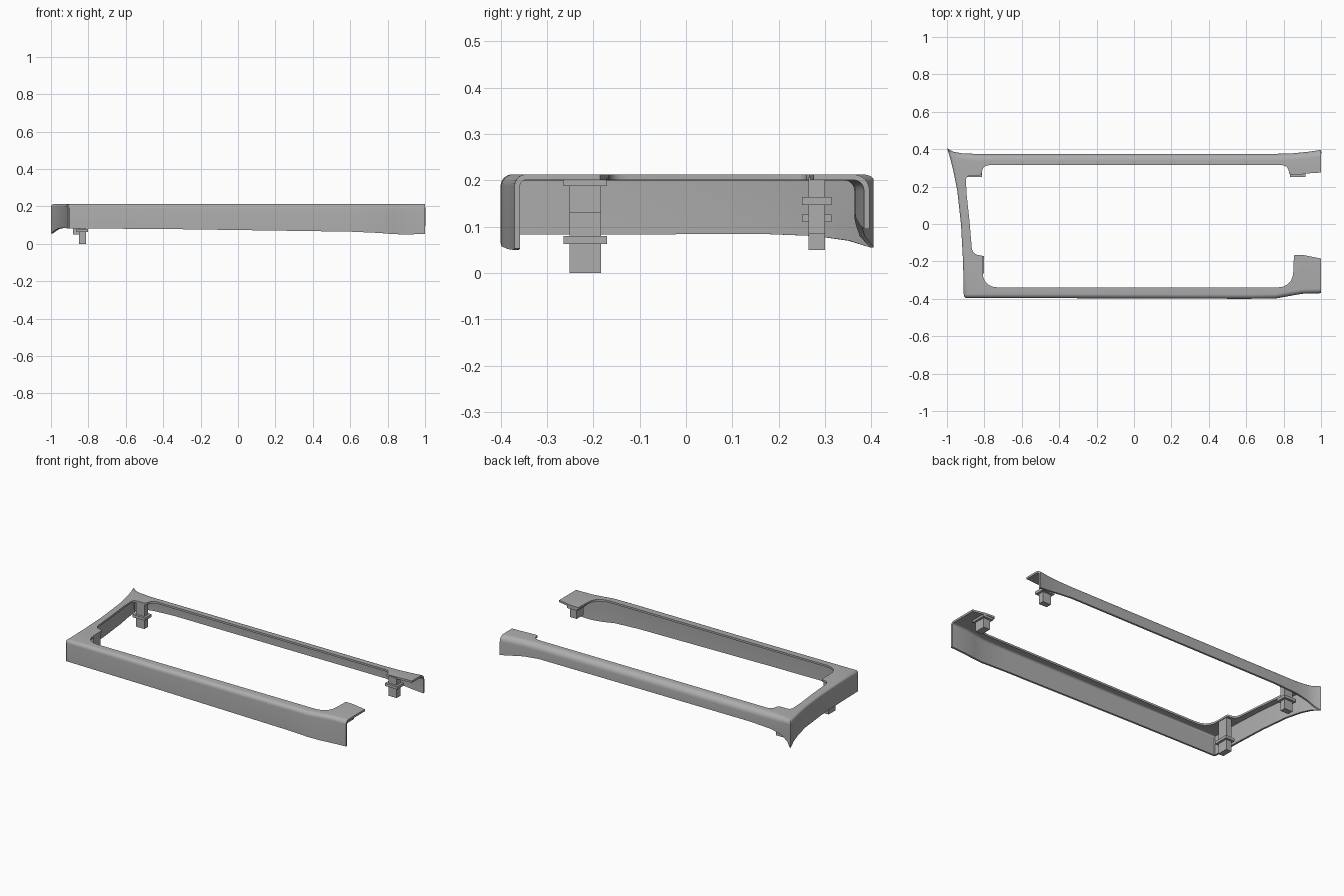
import bpy, bmesh, math
from mathutils import Vector

if "Cube" in bpy.data.objects:
    bpy.data.objects.remove(bpy.data.objects["Cube"])

TOP = 0.213
WALL = 0.012

grey = bpy.data.materials.new("plain grey plastic")
grey.use_nodes = True
colour = (0.42, 0.42, 0.42, 1)
grey.diffuse_color = colour
grey.node_tree.nodes["Principled BSDF"].inputs["Base Color"].default_value = colour


def finish(name, bm):
    mesh = bpy.data.meshes.new(name)
    bm.to_mesh(mesh)
    bm.free()
    mesh.materials.append(grey)
    obj = bpy.data.objects.new(name, mesh)
    bpy.context.collection.objects.link(obj)
    return obj


def fillet(points, steps=5):
    """Round the corners of an open path of (x, y, radius) points."""
    out = []
    for i, (x, y, r) in enumerate(points):
        p = Vector((x, y))
        if r == 0:
            out.append(p)
            continue
        a = p + (Vector(points[i - 1][:2]) - p).normalized() * r
        b = p + (Vector(points[i + 1][:2]) - p).normalized() * r
        for k in range(steps + 1):
            t = k / steps
            out.append(a * (1 - t) ** 2 + p * 2 * t * (1 - t) + b * t * t)
    return out


def inward_normals(path):
    """Mitred inward directions; the two open ends stay in their plane."""
    dirs = [(b - a).normalized() for a, b in zip(path, path[1:])]
    side = [Vector((d.y, -d.x)) for d in dirs]
    mid = [(a + b) / (1 + a.dot(b)) for a, b in zip(side, side[1:])]
    return [Vector((0, 1))] + mid + [Vector((0, -1))]


# Outer edge: x, y, height of the skirt's lower edge, rounding of its top edge
outer = [
    (1, -0.37, 0.053, 0.025), (0.9, -0.373, 0.05, 0.025),
    (0.83, -0.385, 0.052, 0.025), (0.76, -0.398, 0.058, 0.025),
    (0.6, -0.4, 0.065, 0.025), (-0.3, -0.397, 0.078, 0.025),
    (-0.9, -0.395, 0.083, 0.02), (-0.91, -0.385, 0.083, 0.015),
    (-0.914, -0.2, 0.083, 0.015), (-0.925, 0, 0.084, 0.015),
    (-0.945, 0.18, 0.084, 0.015), (-0.965, 0.28, 0.08, 0.015),
    (-0.982, 0.35, 0.07, 0.015), (-1, 0.405, 0.055, 0.012),
    (-0.965, 0.386, 0.08, 0.025), (-0.92, 0.378, 0.105, 0.03),
    (-0.85, 0.375, 0.122, 0.035), (-0.7, 0.375, 0.13, 0.035),
    (0.75, 0.375, 0.13, 0.035), (0.85, 0.378, 0.12, 0.035),
    (0.93, 0.386, 0.106, 0.035), (1, 0.396, 0.095, 0.035),
]

# Inner edge, from the rear right end round to the front right end
inner = fillet([
    (1, 0.275, 0), (0.92, 0.27, 0), (0.83, 0.265, 0.01), (0.825, 0.315, 0.04),
    (-0.81, 0.315, 0.04), (-0.815, 0.26, 0.015), (-0.9, 0.26, 0.03),
    (-0.895, 0.16, 0), (-0.88, 0.02, 0), (-0.864, -0.165, 0.04),
    (-0.81, -0.168, 0.01), (-0.81, -0.34, 0.09), (0.85, -0.34, 0.09),
    (0.855, -0.165, 0.01), (0.91, -0.167, 0), (1, -0.185, 0),
])

# Frame shell: flat top, rounded shoulder and hanging skirt
bm = bmesh.new()
path = [Vector(p[:2]) for p in outer]
normals = inward_normals(path)
ARC = 6
rows = []
for k in range(ARC + 1):
    a = math.pi / 2 * k / ARC
    row = []
    for p, n, (_, _, _, r) in zip(path, normals, outer):
        q = p + n * r * (1 - math.sin(a))
        row.append(bm.verts.new((q.x, q.y, TOP - r * (1 - math.cos(a)))))
    rows.append(row)
rows.append([bm.verts.new((x, y, low)) for x, y, low, _ in outer])

for up, down in zip(rows, rows[1:]):
    for i in range(len(up) - 1):
        bm.faces.new((up[i], up[i + 1], down[i + 1], down[i]))
rim = [bm.verts.new((p.x, p.y, TOP)) for p in inner]
bm.faces.new(list(reversed(rows[0] + rim)))

frame = finish("frame_shell", bm)
thick = frame.modifiers.new("thickness", "SOLIDIFY")
thick.thickness = WALL
thick.offset = -1
bpy.context.view_layer.objects.active = frame
frame.select_set(True)
bpy.ops.object.modifier_apply(modifier=thick.name)
bpy.ops.object.shade_smooth_by_angle(angle=math.radians(35))


# Mounting clips: a square post with a wider collar
def add_box(bm, x0, x1, y0, y1, z0, z1):
    made = bmesh.ops.create_cube(bm, size=1)["verts"]
    for v in made:
        v.co = ((x0 + x1) / 2 + v.co.x * (x1 - x0),
                (y0 + y1) / 2 + v.co.y * (y1 - y0),
                (z0 + z1) / 2 + v.co.z * (z1 - z0))


def clip(name, x, y, half_x, half_y, bottom, collar, grow):
    bm = bmesh.new()
    add_box(bm, x - half_x, x + half_x, y - half_y, y + half_y, bottom, TOP - WALL / 2)
    gx, gy = half_x + grow, half_y + grow
    add_box(bm, x - gx, x + gx, y - gy, y + gy, collar, collar + 0.017)
    finish(name, bm)


clip("rear_right_clip", -0.855, 0.282, 0.028, 0.018, 0.05, 0.11, 0.014)
clip("rear_left_clip", 0.875, 0.282, 0.028, 0.018, 0.085, 0.147, 0.014)
clip("front_right_clip", -0.832, -0.217, 0.018, 0.034, 0, 0.063, 0.013)
clip("front_left_clip", 0.9, -0.217, 0.022, 0.034, 0.13, 0.188, 0.013)
